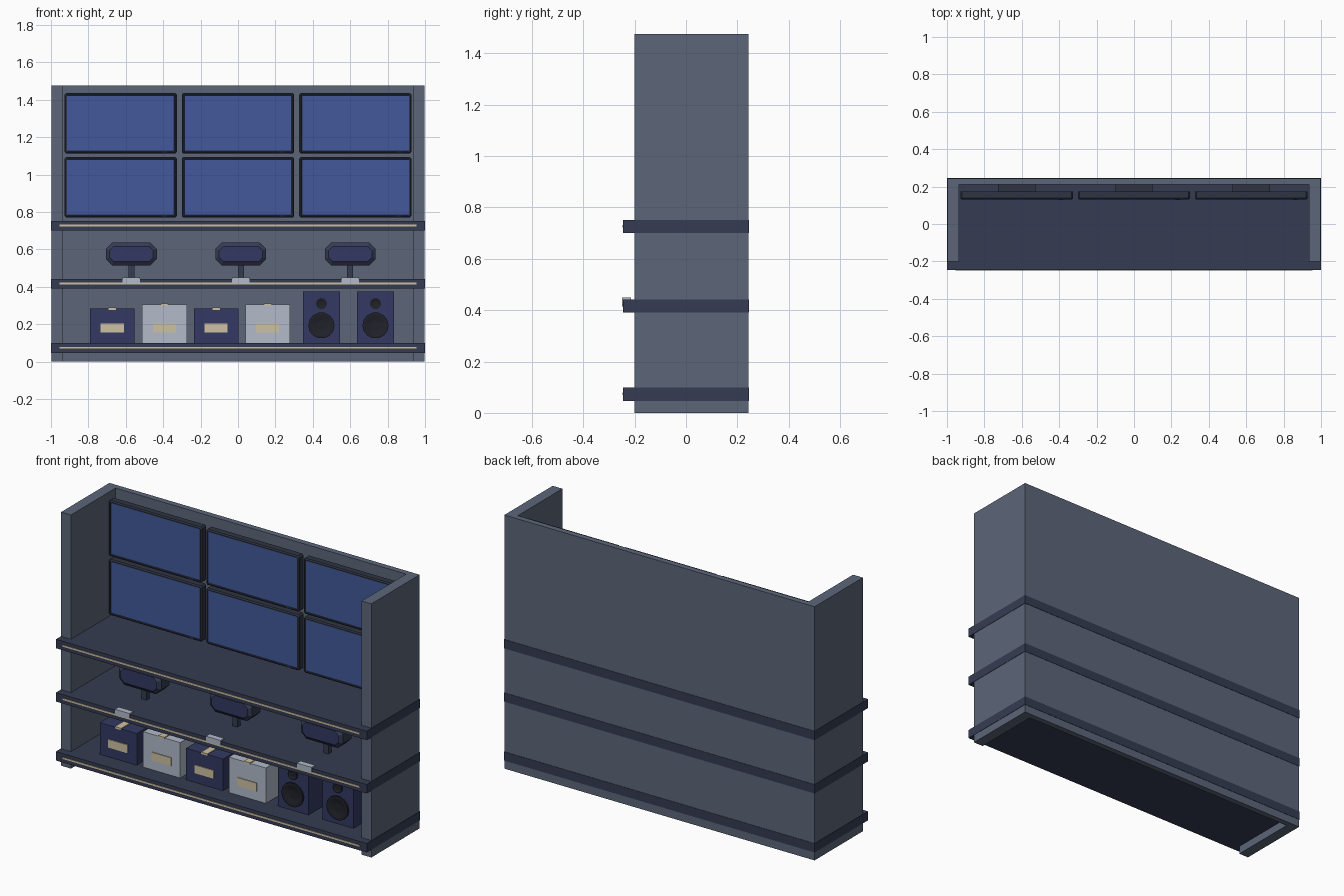
import bpy, bmesh, math
from mathutils import Vector

cube = bpy.data.objects.get("Cube")
if cube:
    bpy.data.objects.remove(cube, do_unlink=True)


def material(name, *rgb):
    lin = [((c / 255 + 0.055) / 1.055) ** 2.4 for c in rgb] + [1]
    m = bpy.data.materials.new(name)
    m.diffuse_color = lin
    m.use_nodes = True
    m.node_tree.nodes["Principled BSDF"].inputs["Base Color"].default_value = lin
    return m


wall = material("slate wall", 92, 102, 121)
shelf = material("dark shelf", 53, 60, 82)
bezel = material("charcoal bezel", 46, 52, 66)
screen = material("blue screen", 66, 89, 155)
navy = material("navy", 52, 57, 98)
pale = material("pale grey", 178, 187, 201)
cream = material("cream", 206, 193, 162)
black = material("black rubber", 33, 34, 42)


def finish(name, bm, mats):
    bmesh.ops.recalc_face_normals(bm, faces=bm.faces)
    me = bpy.data.meshes.new(name)
    bm.to_mesh(me)
    bm.free()
    for m in mats:
        me.materials.append(m)
    ob = bpy.data.objects.new(name, me)
    bpy.context.collection.objects.link(ob)
    return ob


def box(name, x, y, z, mat):
    """Block spanning the given (min, max) ranges."""
    bm = bmesh.new()
    bmesh.ops.create_cube(bm, size=1)
    for v in bm.verts:
        v.co = [r[0] + (c + 0.5) * (r[1] - r[0]) for c, r in zip(v.co, (x, y, z))]
    return finish(name, bm, [mat])


def panel(name, outline, front, back, mats, steps):
    """Extruded outline whose front face is inset by (margin, depth) steps."""
    bm = bmesh.new()
    face = bm.faces.new([bm.verts.new((x, front, z)) for x, z in outline])
    ext = bmesh.ops.extrude_face_region(bm, geom=[face], use_keep_orig=True)
    for g in ext["geom"]:
        if isinstance(g, bmesh.types.BMVert):
            g.co.y = back
    bmesh.ops.recalc_face_normals(bm, faces=bm.faces)
    face = min(bm.faces, key=lambda f: f.calc_center_median().y)
    for margin, depth in steps:
        bmesh.ops.inset_region(bm, faces=[face], thickness=margin, use_even_offset=True)
        for v in face.verts:
            v.co.y -= depth
    face.material_index = 1
    return finish(name, bm, mats)


def clipped_rect(cx, cz, w, h, c):
    a, b = w / 2, h / 2
    pts = [(-a + c, -b), (a - c, -b), (a, -b + c), (a, b - c),
           (a - c, b), (-a + c, b), (-a, b - c), (-a, -b + c)]
    return [(cx + x, cz + z) for x, z in pts]


def circle(cx, cz, r, n=14):
    return [(cx + r * math.cos(2 * math.pi * i / n), cz + r * math.sin(2 * math.pi * i / n))
            for i in range(n)]


# Cabinet shell
box("back_wall", (-0.998, 0.998), (0.21, 0.244), (0, 1.475), wall)
for side, s in (("right", -1), ("left", 1)):
    box(side + "_wall", sorted((s * 0.935, s * 0.998)), (-0.2, 0.244), (0, 1.475), wall)

# Shelves with a light strip along the front edge
for level, z in (("bottom", 0.047), ("middle", 0.39), ("top", 0.7)):
    box(level + "_shelf", (-1, 1), (-0.245, 0.246), (z, z + 0.052), shelf)
    box(level + "_light_strip", (-0.955, 0.955), (-0.248, -0.24), (z + 0.022, z + 0.032), cream)

# Wall of six screens
for z in (0.932, 1.274):
    for x in (-0.627, 0, 0.627):
        panel("wall_screen", clipped_rect(x, z, 0.6, 0.324, 0.008), 0.138, 0.174,
              [bezel, screen], [(0.006, 0.007), (0.006, 0), (0.002, -0.004)])
        box("screen_mount", (x - 0.1, x + 0.1), (0.17, 0.215), (z - 0.08, z + 0.08), bezel)
        box("screen_indicator", (x + 0.223, x + 0.247), (0.128, 0.134),
            (z - 0.156, z - 0.151), screen)

# Small displays on posts, with a tag on the shelf edge
for x in (-0.57, 0.015, 0.6):
    panel("small_display", clipped_rect(x, 0.575, 0.272, 0.122, 0.034), -0.085, -0.01,
          [shelf, navy], [(0.02, 0.015)])
    box("display_post", (x - 0.016, x + 0.016), (-0.05, -0.02), (0.44, 0.53), shelf)
    box("shelf_tag", (x - 0.047, x + 0.047), (-0.249, -0.215), (0.418, 0.449), pale)

# Storage boxes with labels and top tabs
for x, top, mat in ((-0.672, 0.283, navy), (-0.393, 0.305, pale),
                    (-0.117, 0.283, navy), (0.158, 0.305, pale)):
    box("storage_box", (x - 0.119, x + 0.119), (-0.14, 0.07), (0.098, top), mat)
    box("box_label", (x - 0.062, x + 0.062), (-0.145, -0.138), (0.155, 0.203), cream)
    box("box_tab", (x - 0.02, x + 0.02), (-0.143, -0.06), (top - 0.006, top + 0.005), cream)

# Speakers with a tweeter and a woofer
for x in (0.446, 0.735):
    box("speaker_cabinet", (x - 0.099, x + 0.099), (-0.13, 0.07), (0.098, 0.374), navy)
    panel("tweeter", circle(x, 0.31, 0.03), -0.138, -0.12, [black, black], [(0.008, 0), (0.006, -0.004)])
    panel("woofer", circle(x, 0.193, 0.07), -0.14, -0.12, [black, black], [(0.012, 0), (0.03, -0.007)])
